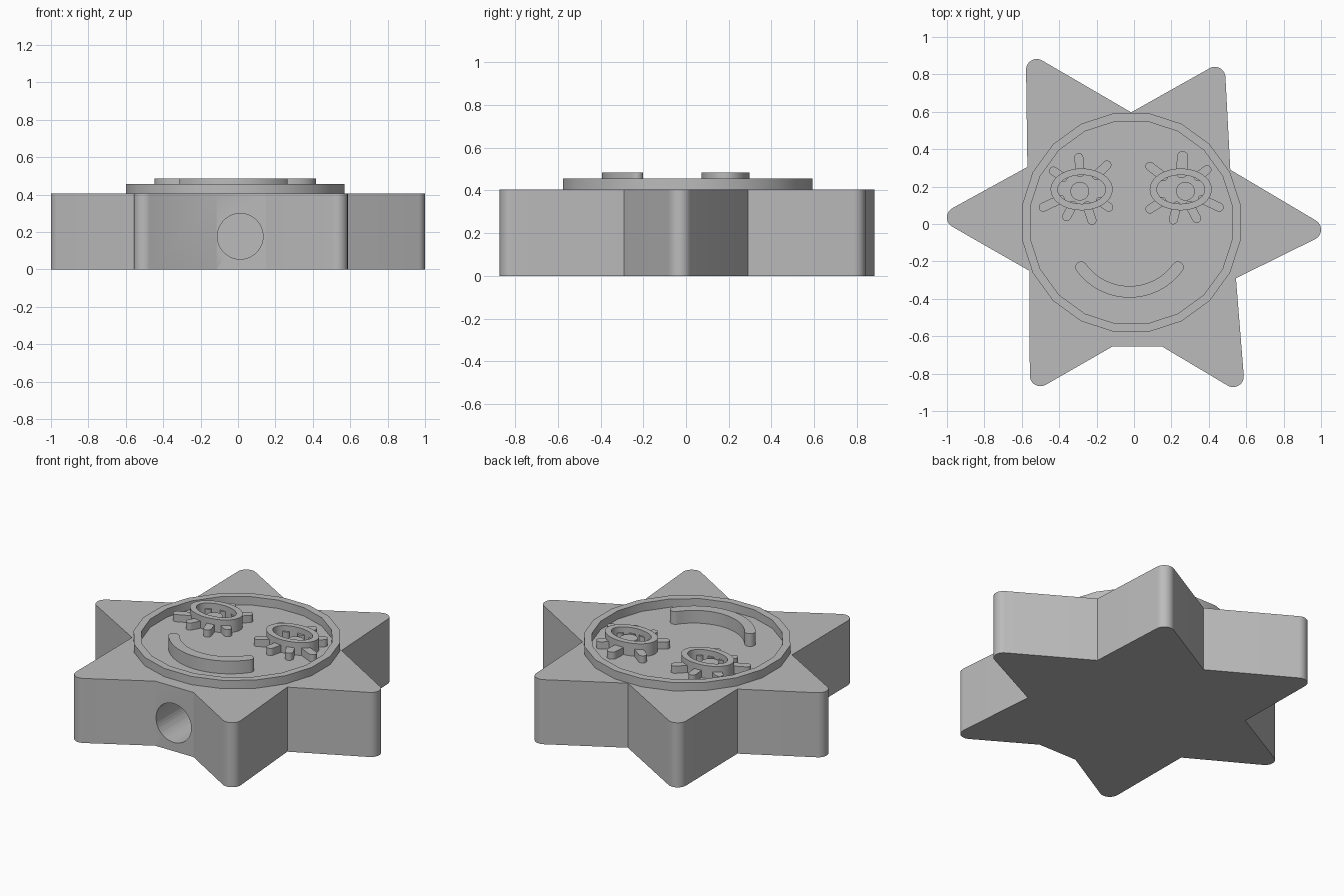
import bpy, bmesh, math
from mathutils import Vector

cube = bpy.data.objects.get("Cube")
if cube:
    bpy.data.objects.remove(cube, do_unlink=True)

grey = bpy.data.materials.new("plain grey")
grey.use_nodes = True
grey.diffuse_color = (0.5, 0.5, 0.5, 1)
grey.node_tree.nodes["Principled BSDF"].inputs["Base Color"].default_value = (0.5, 0.5, 0.5, 1)

BODY_TOP, RIM_TOP, LASH_TOP, FACE_TOP = 0.405, 0.457, 0.45, 0.485
SUNK = 0.39  # raised parts start just inside the body


def shade(obj):
    bpy.ops.object.select_all(action='DESELECT')
    obj.select_set(True)
    bpy.context.view_layer.objects.active = obj
    bpy.ops.object.shade_smooth_by_angle(angle=math.radians(30))


def finish(name, bm):
    bmesh.ops.recalc_face_normals(bm, faces=bm.faces[:])
    mesh = bpy.data.meshes.new(name)
    bm.to_mesh(mesh)
    bm.free()
    mesh.materials.append(grey)
    obj = bpy.data.objects.new(name, mesh)
    bpy.context.collection.objects.link(obj)
    shade(obj)
    return obj


def prism(name, outline, z0, z1):
    bm = bmesh.new()
    base = bm.faces.new([bm.verts.new((p[0], p[1], z0)) for p in outline])
    top = bmesh.ops.extrude_face_region(bm, geom=[base], use_keep_orig=True)["geom"]
    bmesh.ops.translate(bm, vec=(0, 0, z1 - z0),
                        verts=[v for v in top if isinstance(v, bmesh.types.BMVert)])
    return finish(name, bm)


def ellipse(c, rx, ry, n, phase=0.0):
    return [Vector((c[0] + rx * math.cos(a), c[1] + ry * math.sin(a)))
            for a in (phase + 2 * math.pi * i / n for i in range(n))]


def hollow(name, outer, inner, z0, z1):
    bm = bmesh.new()
    loops = [[bm.verts.new((p.x, p.y, z)) for p in line]
             for line, z in ((outer, z0), (outer, z1), (inner, z1), (inner, z0))]
    n = len(outer)
    for k in range(4):
        a, b = loops[k], loops[(k + 1) % 4]
        for i in range(n):
            j = (i + 1) % n
            bm.faces.new((a[i], a[j], b[j], b[i]))
    return finish(name, bm)


def round_strip(path, r):
    """Outline of a constant-width band with round ends."""
    def side(pts):
        out = []
        for i, p in enumerate(pts):
            d = pts[min(i + 1, len(pts) - 1)] - pts[max(i - 1, 0)]
            out.append(p + Vector((d.y, -d.x)).normalized() * r)
        d = pts[-1] - pts[-2]
        start = math.atan2(-d.x, d.y)
        for k in range(1, 12):
            a = start + math.pi * k / 12
            out.append(pts[-1] + Vector((math.cos(a), math.sin(a))) * r)
        return out
    return side(path) + side(path[::-1])


# Star body: tip circle centres, each followed by the valley points after it
TIP_R = 0.057
star = [((0.943, -0.03), [(0.515, 0.29)]),
        ((0.432, 0.783), [(-0.015, 0.597)]),
        ((-0.52, 0.825), [(-0.57, 0.305)]),
        ((-0.943, 0.035), [(-0.56, -0.25)]),
        ((-0.50, -0.81), [(-0.115, -0.655), (0.15, -0.655)]),
        ((0.53, -0.815), [(0.545, -0.29)])]


def tangent_angle(c, p, sign):
    d = Vector(p) - Vector(c)
    return math.atan2(d.y, d.x) + sign * math.acos(TIP_R / d.length)


outline = []
for i, (c, valleys) in enumerate(star):
    a0 = tangent_angle(c, star[i - 1][1][-1], 1)
    a1 = tangent_angle(c, valleys[0], -1)
    sweep = (a1 - a0) % (2 * math.pi)
    for k in range(13):
        a = a0 + sweep * k / 12
        outline.append((c[0] + TIP_R * math.cos(a), c[1] + TIP_R * math.sin(a)))
    outline += valleys
body = prism("star_body", outline, 0, BODY_TOP)

# Blind round hole in the flat front wall
bpy.ops.mesh.primitive_cylinder_add(vertices=48, radius=0.122, depth=0.8,
                                    location=(0.012, -0.5, 0.177),
                                    rotation=(math.pi / 2, 0, 0))
cutter = bpy.context.object
cutter.name = "hole_cutter"
cutter.hide_render = True
cutter.data.materials.append(grey)
cut = body.modifiers.new("hole", 'BOOLEAN')
cut.operation = 'DIFFERENCE'
cut.solver = 'EXACT'
cut.object = cutter
bpy.context.view_layer.objects.active = body
bpy.ops.object.modifier_apply(modifier=cut.name)
bpy.data.objects.remove(cutter, do_unlink=True)
shade(body)

# Faceted rim around the face
CENTRE = (-0.014, 0.008)
hollow("face_rim", ellipse(CENTRE, 0.592, 0.592, 20, math.pi / 20),
       ellipse(CENTRE, 0.547, 0.547, 20, math.pi / 20), SUNK, RIM_TOP)

# Eyes: centre, pupil centre and lash tips
eyes = {
    "right": ((-0.28, 0.185), (-0.29, 0.175),
              [(-0.295, 0.355), (-0.43, 0.283), (-0.145, 0.315), (-0.485, 0.09),
               (-0.36, 0.04), (-0.225, 0.02), (-0.135, 0.09)]),
    "left": ((0.25, 0.185), (0.275, 0.175),
             [(0.26, 0.36), (0.085, 0.308), (0.39, 0.29), (0.085, 0.08),
              (0.21, 0.022), (0.335, 0.03), (0.455, 0.09)]),
}
for side, (c, pupil, lashes) in eyes.items():
    hollow(side + "_eye_ring", ellipse(c, 0.166, 0.112, 48),
           ellipse(c, 0.128, 0.077, 48), SUNK, FACE_TOP)
    prism(side + "_pupil", ellipse(pupil, 0.05, 0.05, 32), SUNK, LASH_TOP)
    for i, tip in enumerate(lashes):
        d = Vector(tip) - Vector(c)
        u = Vector((d.x / 0.147, d.y / 0.094)).normalized()
        root = Vector(c) + Vector((u.x * 0.142, u.y * 0.09))
        radius = 0.03 if i == 0 and side == "left" else 0.024
        # keep the rounded root inside the ring wall
        prism(f"{side}_lash_{i + 1}", round_strip([root, Vector(tip)], min(radius, 0.03)),
              SUNK, LASH_TOP)

# Smile
arc = [Vector((-0.024 + 0.32 * math.sin(a), -0.043 - 0.32 * math.cos(a)))
       for a in (math.radians(-54 + 108 * k / 24) for k in range(25))]
prism("smile", round_strip(arc, 0.031), SUNK, FACE_TOP)
